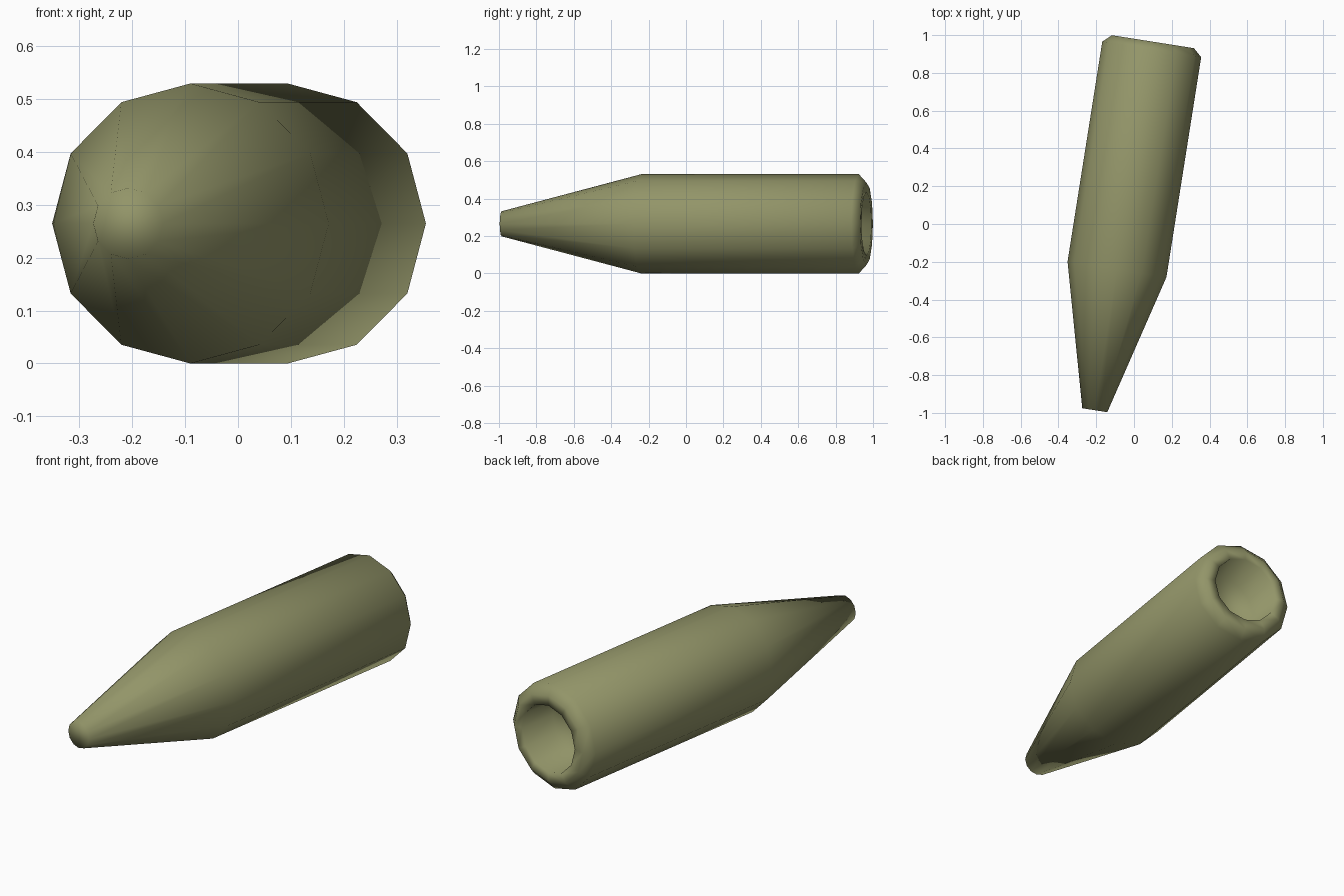
import bpy, bmesh, math
from mathutils import Vector

if "Cube" in bpy.data.objects:
    bpy.data.objects.remove(bpy.data.objects["Cube"])

SIDES = 12
SHOULDER = Vector((-0.09, -0.24, 0.265))
AXIS = Vector((0.156, 0.988, 0)).normalized()
SIDE = Vector((AXIS.y, -AXIS.x, 0))
UP = Vector((0, 0, 1))

# Profile: (distance along the axis from the shoulder, radius)
PROFILE = [(-0.755, 0.067), (0, 0.265), (1.179, 0.265), (1.22, 0.22),
           (1.22, 0.17), (1.02, 0.165)]

bm = bmesh.new()
rings = []
for dist, rad in PROFILE:
    ring = []
    for i in range(SIDES):
        a = math.tau * i / SIDES
        ring.append(bm.verts.new(SHOULDER + AXIS * dist
                                 + (SIDE * math.cos(a) + UP * math.sin(a)) * rad))
    rings.append(ring)

# Walls, then the blunt tip and the recess floor
for r0, r1 in zip(rings, rings[1:]):
    for i in range(SIDES):
        j = (i + 1) % SIDES
        bm.faces.new((r0[i], r0[j], r1[j], r1[i]))
bm.faces.new(rings[0])
bm.faces.new(rings[-1])
bmesh.ops.recalc_face_normals(bm, faces=bm.faces[:])
for f in bm.faces:
    f.smooth = True

mesh = bpy.data.meshes.new("pointed_cartridge")
bm.to_mesh(mesh)
bm.free()
obj = bpy.data.objects.new("pointed_cartridge", mesh)
bpy.context.collection.objects.link(obj)

mat = bpy.data.materials.new("olive")
mat.diffuse_color = (0.29, 0.30, 0.14, 1)
mat.use_nodes = True
mat.node_tree.nodes["Principled BSDF"].inputs["Base Color"].default_value = mat.diffuse_color
mesh.materials.append(mat)
